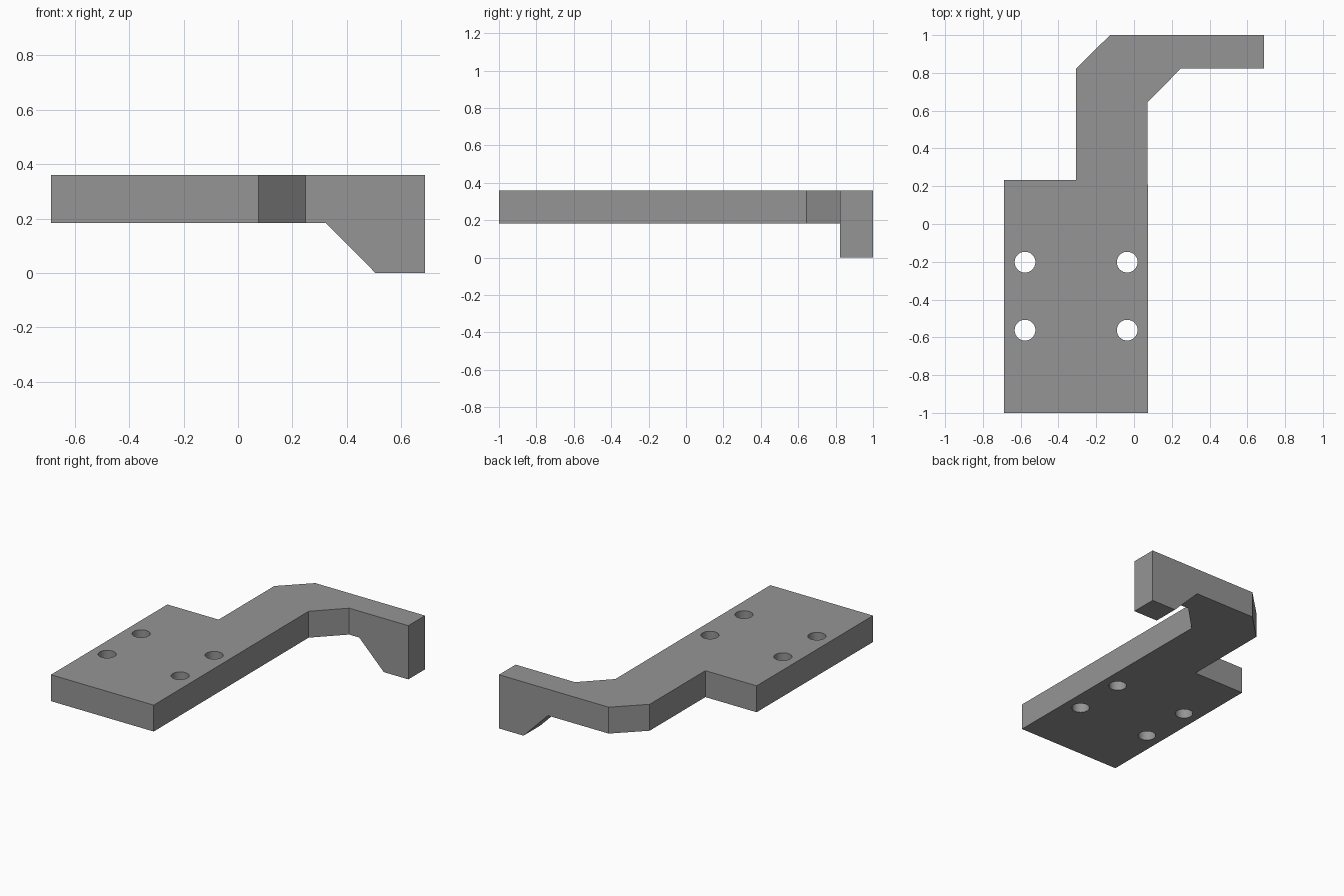
import bpy, bmesh, math
from mathutils import Vector

if "Cube" in bpy.data.objects:
    bpy.data.objects.remove(bpy.data.objects["Cube"])

grey = bpy.data.materials.new("mid_grey")
grey.diffuse_color = (0.3, 0.3, 0.3, 1)
grey.use_nodes = True
grey.node_tree.nodes["Principled BSDF"].inputs["Base Color"].default_value = grey.diffuse_color


def prism(name, points, offset):
    """Extrude a closed polygon along an offset vector."""
    bm = bmesh.new()
    face = bm.faces.new([bm.verts.new(p) for p in points])
    ext = bmesh.ops.extrude_face_region(bm, geom=[face])
    verts = [v for v in ext["geom"] if isinstance(v, bmesh.types.BMVert)]
    bmesh.ops.translate(bm, verts=verts, vec=Vector(offset))
    bmesh.ops.recalc_face_normals(bm, faces=bm.faces[:])
    mesh = bpy.data.meshes.new(name)
    bm.to_mesh(mesh)
    bm.free()
    mesh.materials.append(grey)
    obj = bpy.data.objects.new(name, mesh)
    bpy.context.collection.objects.link(obj)
    return obj


def cut(target, cutter):
    """Subtract the cutter from the target, then remove it."""
    bpy.context.view_layer.objects.active = target
    mod = target.modifiers.new("cut", "BOOLEAN")
    mod.operation = "DIFFERENCE"
    mod.solver = "EXACT"
    mod.object = cutter
    bpy.ops.object.modifier_apply(modifier=mod.name)
    bpy.data.objects.remove(cutter)


# Bracket: plate, arm and hook share one plan outline
outline = [(-0.687, -1), (0.075, -1), (0.072, 0.645), (0.248, 0.823),
           (0.687, 0.823), (0.687, 1), (-0.127, 1), (-0.307, 0.823),
           (-0.307, 0.233), (-0.687, 0.233)]
bracket = prism("hooked_bracket", [(x, y, 0) for x, y in outline], (0, 0, 0.36))

# Clear the underside, leaving the sloped lip at the hook's end
under = [(-1, 0.183), (0.323, 0.183), (0.505, 0), (0.605, -0.1), (-1, -0.1)]
cut(bracket, prism("underside_cutter", [(x, -1.2, z) for x, z in under], (0, 2.4, 0)))

# Four bolt holes
for x in (-0.577, -0.036):
    for y in (-0.562, -0.202):
        ring = [(x + 0.055 * math.cos(i * math.tau / 32),
                 y + 0.055 * math.sin(i * math.tau / 32), 0.1) for i in range(32)]
        cut(bracket, prism("hole_cutter", ring, (0, 0, 0.4)))

# Smooth hole walls, crisp outer edges
bracket.select_set(True)
bpy.context.view_layer.objects.active = bracket
bpy.ops.object.shade_smooth_by_angle(angle=math.radians(30))
